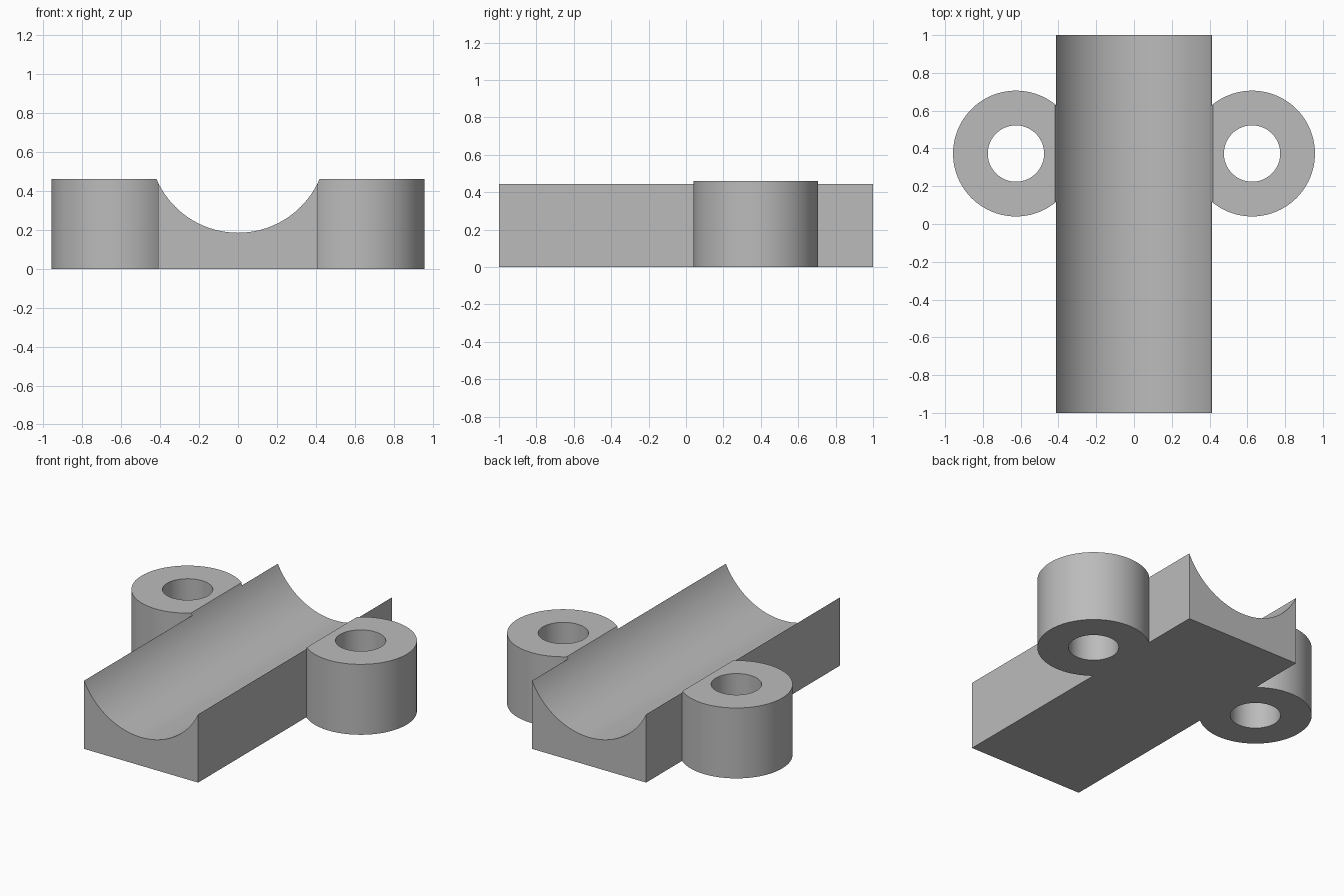
import bpy
import math

cube = bpy.data.objects.get("Cube")
if cube:
    bpy.data.objects.remove(cube, do_unlink=True)

LENGTH, WIDTH, BLOCK_H, LUG_H = 2.0, 0.824, 0.445, 0.46
LUG_X, LUG_Y, LUG_R, HOLE_R = 0.625, 0.373, 0.333, 0.149
GROOVE_R, GROOVE_BOTTOM = 0.456, 0.185

grey = bpy.data.materials.new("plain grey")
grey.use_nodes = True
colour = (0.5, 0.5, 0.5, 1)
grey.diffuse_color = colour
grey.node_tree.nodes["Principled BSDF"].inputs["Base Color"].default_value = colour


def cylinder(name, radius, depth, location, rotation=(0, 0, 0)):
    bpy.ops.mesh.primitive_cylinder_add(vertices=96, radius=radius, depth=depth,
                                        location=location, rotation=rotation)
    obj = bpy.context.object
    obj.name = name
    obj.data.materials.append(grey)
    return obj


def combine(target, tool, operation):
    mod = target.modifiers.new(tool.name, "BOOLEAN")
    mod.operation = operation
    mod.solver = "EXACT"
    mod.object = tool
    bpy.context.view_layer.objects.active = target
    bpy.ops.object.modifier_apply(modifier=mod.name)
    bpy.data.objects.remove(tool, do_unlink=True)


# Long block
bpy.ops.mesh.primitive_cube_add(size=1, location=(0, 0, BLOCK_H / 2))
cradle = bpy.context.object
cradle.name = "cradle_block"
cradle.scale = (WIDTH, LENGTH, BLOCK_H)
bpy.ops.object.transform_apply(location=True, rotation=False, scale=True)
cradle.data.materials.append(grey)

# Mounting lugs on both sides, each with a bolt hole
for side in (-1, 1):
    x = side * LUG_X
    combine(cradle, cylinder("lug", LUG_R, LUG_H, (x, LUG_Y, LUG_H / 2)), "UNION")
    combine(cradle, cylinder("bolt_hole", HOLE_R, 1, (x, LUG_Y, LUG_H / 2)), "DIFFERENCE")

# Round groove along the whole length
groove = cylinder("groove", GROOVE_R, LENGTH + 1,
                  (0, 0, GROOVE_BOTTOM + GROOVE_R), (math.pi / 2, 0, 0))
combine(cradle, groove, "DIFFERENCE")

# Smooth curved walls, sharp edges
bpy.ops.object.select_all(action="DESELECT")
cradle.select_set(True)
bpy.context.view_layer.objects.active = cradle
bpy.ops.object.shade_smooth_by_angle(angle=math.radians(30))
